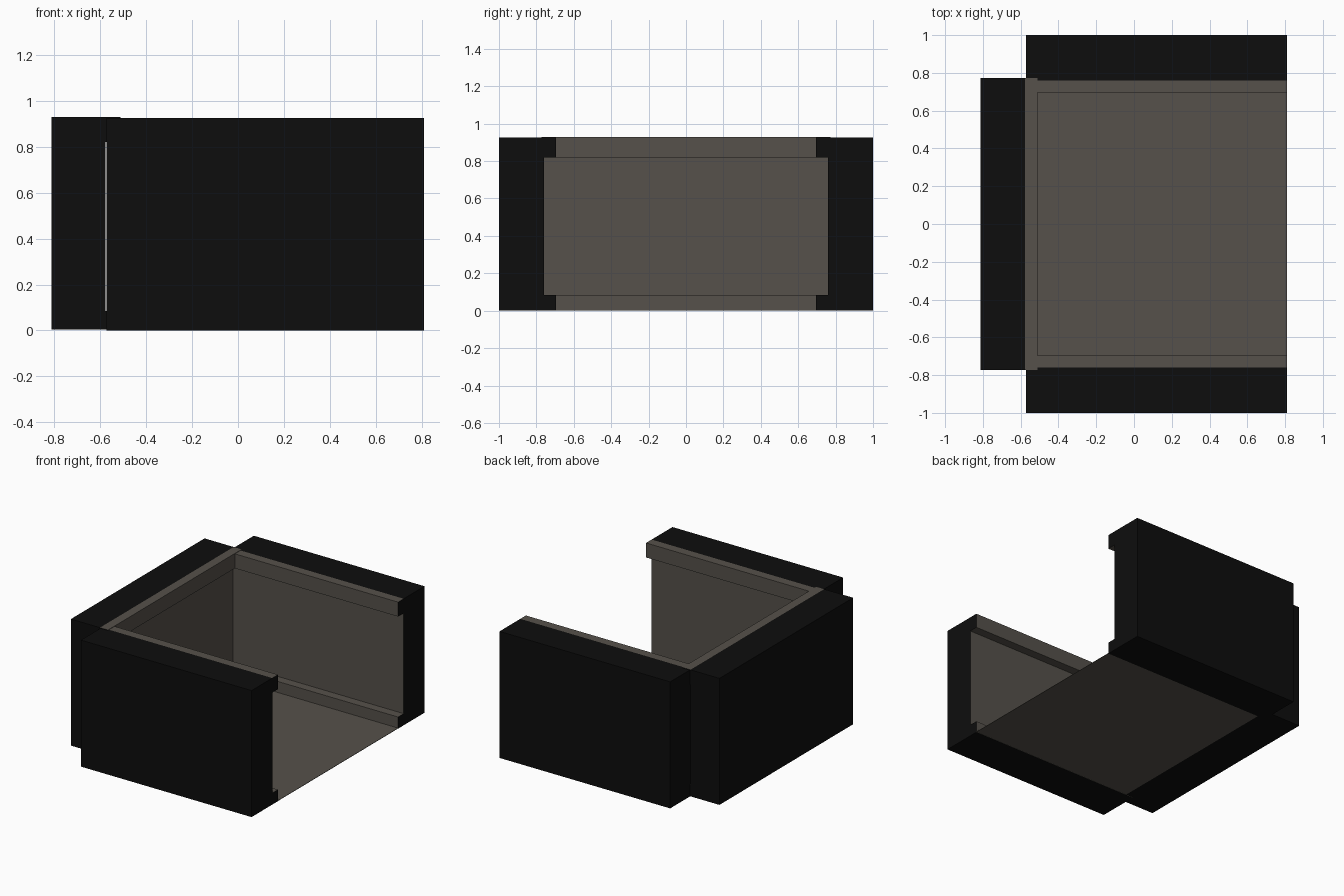
import bpy, bmesh

if "Cube" in bpy.data.objects:
    bpy.data.objects.remove(bpy.data.objects["Cube"])


def material(name, rgb):
    m = bpy.data.materials.new(name)
    m.diffuse_color = (*rgb, 1)
    m.use_nodes = True
    m.node_tree.nodes["Principled BSDF"].inputs["Base Color"].default_value = m.diffuse_color
    return m


BLACK = material("black", (0.004, 0.004, 0.004))
TAUPE = material("dark taupe", (0.092, 0.082, 0.069))


def finish(name, bm):
    bmesh.ops.recalc_face_normals(bm, faces=bm.faces[:])
    me = bpy.data.meshes.new(name)
    bm.to_mesh(me)
    bm.free()
    me.materials.append(BLACK)
    me.materials.append(TAUPE)
    ob = bpy.data.objects.new(name, me)
    bpy.context.collection.objects.link(ob)
    return ob


def wall(name, place, start, end, depth, lip, bottom, top):
    """C-shaped wall section; place(along, inward, z) gives the position."""
    profile = [(0, bottom), (lip, bottom), (lip, 0.085), (depth, 0.085),
               (depth, 0.82), (lip, 0.82), (lip, top), (depth, top), (0, top)]
    bm = bmesh.new()
    a = [bm.verts.new(place(start, d, z)) for d, z in profile]
    b = [bm.verts.new(place(end, d, z)) for d, z in profile]
    bm.faces.new(a)
    bm.faces.new(b)
    n = len(profile)
    for i in range(n):
        j = (i + 1) % n
        f = bm.faces.new((a[i], a[j], b[j], b[i]))
        # inner faces and lip top are taupe, the rest black
        f.material_index = 1 if 1 <= i <= 6 else 0
    return finish(name, bm)


# side walls, mirrored across y
for side, s in (("front", -1), ("rear", 1)):
    wall(side + "_side_wall", lambda t, d, z, s=s: (t, s * (1 - d), z),
         -0.572, 0.81, 0.24, 0.305, 0.0, 0.926)

# end wall on the left, slightly taller so its lip overlaps the side lips
wall("end_wall", lambda t, d, z: (-0.812 + d, t, z),
     -0.773, 0.773, 0.235, 0.3, 0.003, 0.929)

# thin floor sheet between the lips
bm = bmesh.new()
f = bm.faces.new([bm.verts.new((x, y, 0.004)) for x, y in
                  ((-0.512, -0.695), (0.81, -0.695), (0.81, 0.695), (-0.512, 0.695))])
f.material_index = 1
floor = finish("floor", bm)
thick = floor.modifiers.new("thickness", 'SOLIDIFY')
thick.thickness = 0.003
